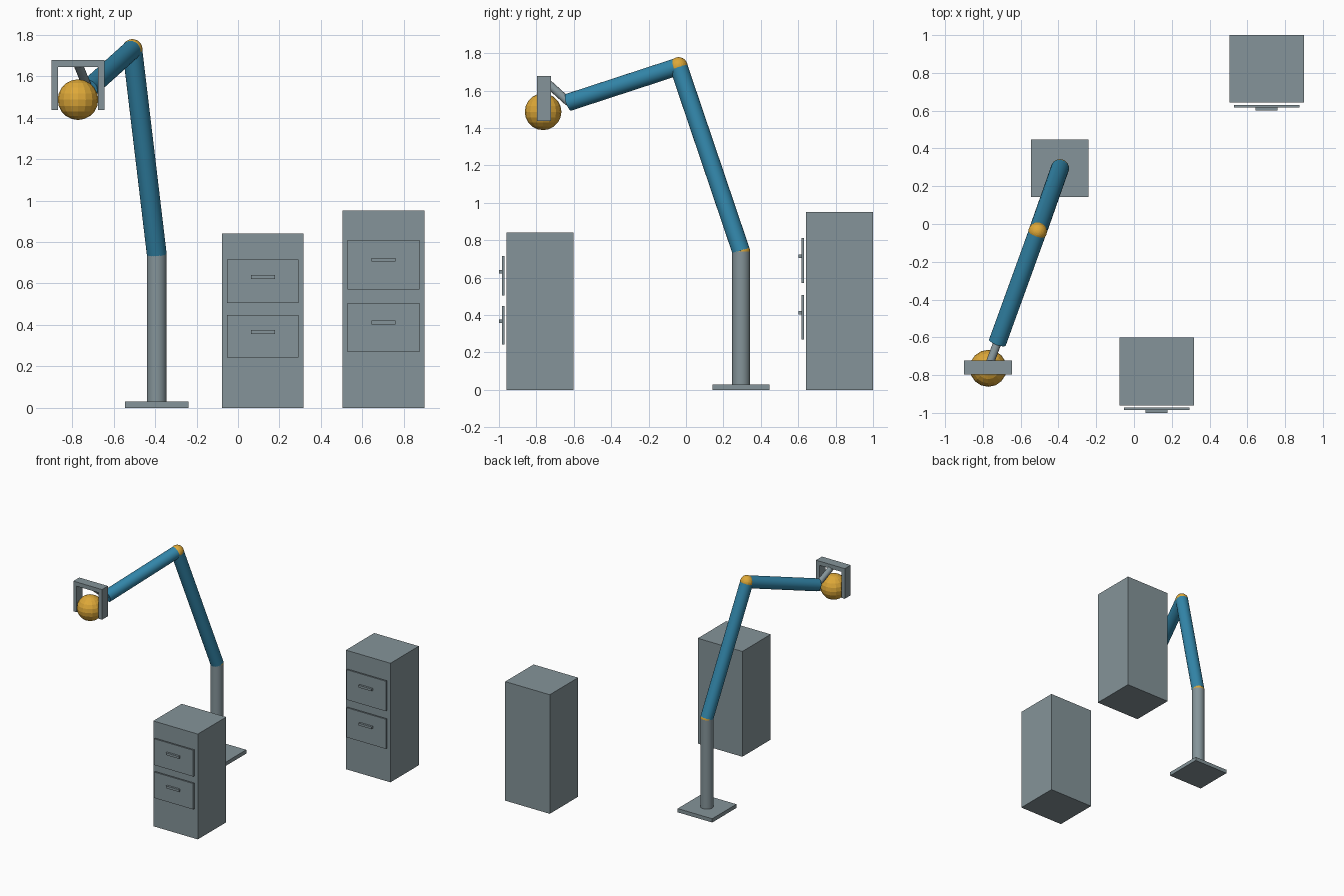
import bpy
from mathutils import Vector

if "Cube" in bpy.data.objects:
    bpy.data.objects.remove(bpy.data.objects["Cube"])


def material(name, rgb):
    m = bpy.data.materials.new(name)
    m.diffuse_color = (*rgb, 1)
    m.use_nodes = True
    m.node_tree.nodes["Principled BSDF"].inputs["Base Color"].default_value = m.diffuse_color
    return m


GREY = material("steel grey", (0.233, 0.296, 0.319))
BLUE = material("arm blue", (0.033, 0.242, 0.406))
GOLD = material("gold", (0.73, 0.393, 0.04))


def finish(name, mat):
    ob = bpy.context.object
    ob.name = name
    ob.data.materials.append(mat)
    return ob


def box(name, x, y, z, mat=GREY):
    """Box from three (low, high) ranges."""
    bpy.ops.mesh.primitive_cube_add(size=1)
    ob = finish(name, mat)
    ob.location = [(a + b) / 2 for a, b in (x, y, z)]
    ob.scale = [b - a for a, b in (x, y, z)]


def rod(name, start, end, radius, mat):
    """Cylinder between two points."""
    a, b = Vector(start), Vector(end)
    bpy.ops.mesh.primitive_cylinder_add(vertices=24, radius=radius, depth=(b - a).length,
                                        location=(a + b) / 2)
    ob = finish(name, mat)
    ob.rotation_euler = (b - a).to_track_quat('Z', 'Y').to_euler()
    bpy.ops.object.shade_smooth_by_angle()


def ball(name, centre, radius, segments, rings):
    bpy.ops.mesh.primitive_uv_sphere_add(segments=segments, ring_count=rings,
                                         radius=radius, location=centre)
    finish(name, GOLD)


# Robot arm
shoulder = (-0.392, 0.295, 0.74)
elbow = (-0.51, -0.04, 1.73)
wrist = (-0.723, -0.627, 1.538)
hand = (-0.772, -0.76, 1.658)
box("base_plate", (-0.545, -0.24), (0.142, 0.447), (0, 0.03))
rod("column", (shoulder[0], shoulder[1], 0.03), shoulder, 0.048, GREY)
ball("shoulder_joint", shoulder, 0.048, 24, 16)
rod("upper_arm", shoulder, elbow, 0.048, BLUE)
ball("elbow_joint", elbow, 0.049, 24, 16)
rod("forearm", elbow, wrist, 0.047, BLUE)
rod("wrist_link", wrist, hand, 0.022, GREY)

# Gripper holding a ball
grip_y = (-0.797, -0.722)
box("gripper_bar", (-0.899, -0.645), grip_y, (1.645, 1.678))
for side, x in (("left", -0.884), ("right", -0.66)):
    box(f"gripper_finger_{side}", (x - 0.015, x + 0.015), grip_y, (1.437, 1.66))
ball("held_ball", (-0.772, -0.764, 1.487), 0.098, 16, 10)


# Drawer cabinets
def cabinet(name, x, front, height, drawers):
    box(f"{name}_body", (x - 0.197, x + 0.197), (front, front + 0.358), (0, height))
    for i, (low, high) in enumerate(drawers):
        grip = (low + high) / 2 + 0.1 * (high - low)
        box(f"{name}_drawer_{i}", (x - 0.173, x + 0.173), (front - 0.024, front - 0.011), (low, high))
        box(f"{name}_handle_{i}", (x - 0.058, x + 0.058), (front - 0.04, front - 0.023),
            (grip - 0.009, grip + 0.009))


cabinet("near_cabinet", 0.12, -0.96, 0.842, ((0.242, 0.449), (0.505, 0.715)))
cabinet("far_cabinet", 0.702, 0.642, 0.952, ((0.27, 0.507), (0.571, 0.811)))
